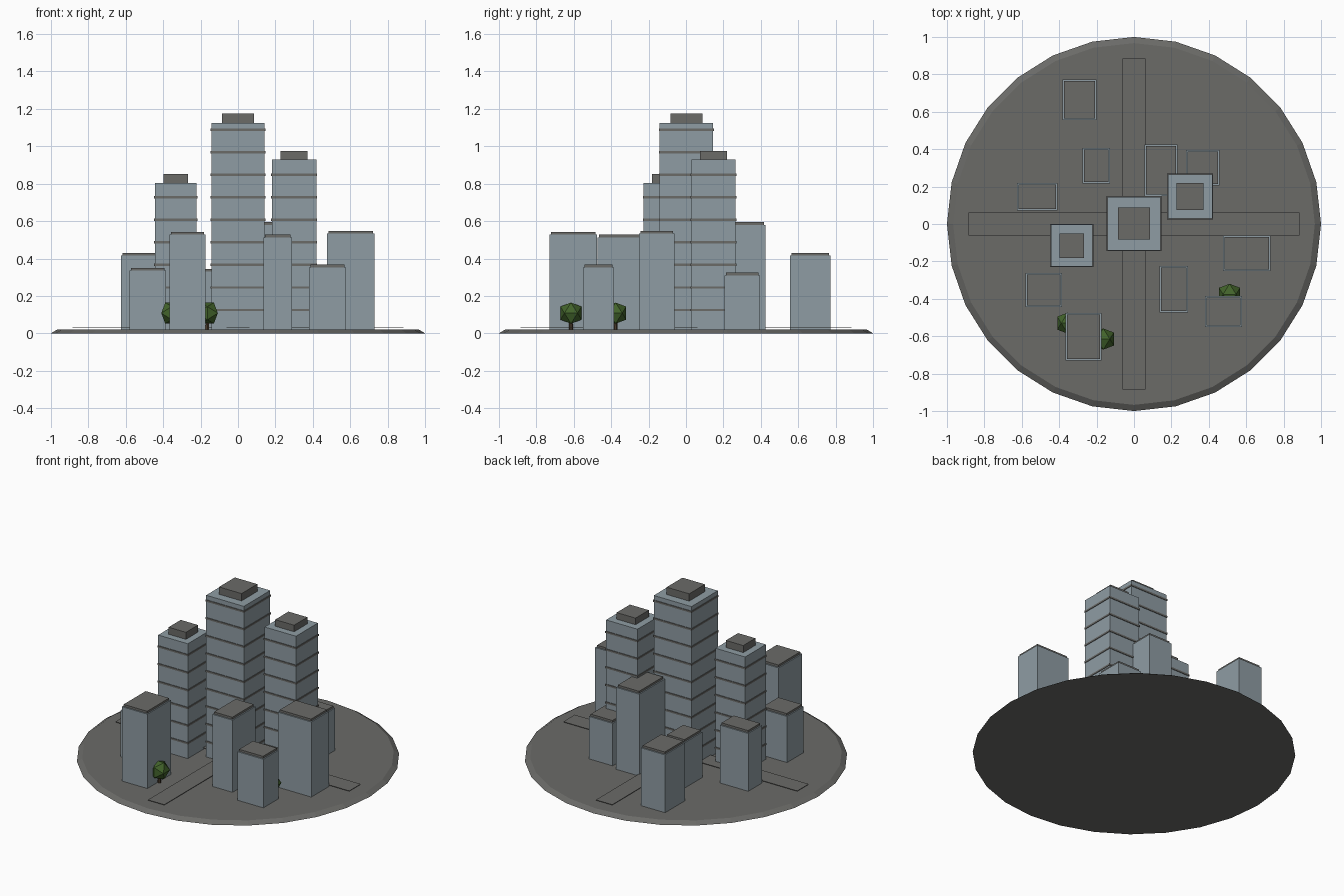
import bpy, bmesh
from mathutils import Vector

if "Cube" in bpy.data.objects:
    bpy.data.objects.remove(bpy.data.objects["Cube"], do_unlink=True)


def material(name, rgb):
    m = bpy.data.materials.new(name)
    m.use_nodes = True
    m.diffuse_color = (*rgb, 1)
    m.node_tree.nodes["Principled BSDF"].inputs["Base Color"].default_value = (*rgb, 1)
    return m


CONCRETE = material("grey concrete", (0.145, 0.145, 0.137))
FACADE = material("blue grey facade", (0.275, 0.335, 0.37))
LEAF = material("leaf green", (0.055, 0.125, 0.024))
BARK = material("bark brown", (0.07, 0.045, 0.025))


def finish(name, bm, mat):
    bmesh.ops.recalc_face_normals(bm, faces=bm.faces)
    mesh = bpy.data.meshes.new(name)
    bm.to_mesh(mesh)
    bm.free()
    mesh.materials.append(mat)
    obj = bpy.data.objects.new(name, mesh)
    bpy.context.collection.objects.link(obj)
    return obj


def add_box(bm, x, y, sx, sy, z0, z1):
    verts = bmesh.ops.create_cube(bm, size=1)["verts"]
    bmesh.ops.scale(bm, vec=(sx, sy, z1 - z0), verts=verts)
    bmesh.ops.translate(bm, vec=(x, y, (z0 + z1) / 2), verts=verts)


def box(name, mat, *dims):
    bm = bmesh.new()
    add_box(bm, *dims)
    return finish(name, bm, mat)


def cone(name, mat, sides, r0, r1, x, y, z0, z1):
    bm = bmesh.new()
    verts = bmesh.ops.create_cone(bm, cap_ends=True, segments=sides, radius1=r0,
                                  radius2=r1, depth=z1 - z0)["verts"]
    bmesh.ops.translate(bm, vec=(x, y, (z0 + z1) / 2), verts=verts)
    return finish(name, bm, mat)


GROUND = 0.02
CAP = 0.015

# Ground disc with a sloping rim
cone("ground", CONCRETE, 28, 1, 0.967, 0, 0, 0, GROUND)

# Crossing roads, raised just above the ground
box("road_across", CONCRETE, 0, 0, 1.77, 0.124, 0.029, 0.032)
box("road_along", CONCRETE, 0, 0, 0.124, 1.77, 0.029, 0.032)


# Towers with floor bands and a roof block
def tower(name, x, y, size, top, roof, roof_top):
    box(name, FACADE, x, y, size, size, GROUND, top)
    box(name + "_roof", CONCRETE, x, y, roof, roof, top, roof_top)
    bm = bmesh.new()
    z = 0.125
    while z < top - 0.03:
        add_box(bm, x, y, size + 0.008, size + 0.008, z - 0.006, z + 0.006)
        z += 0.1205
    finish(name + "_bands", bm, CONCRETE)


tower("central_tower", 0, 0.002, 0.285, 1.125, 0.17, 1.175)
tower("left_tower", 0.3, 0.147, 0.237, 0.93, 0.143, 0.975)
tower("right_tower", -0.333, -0.115, 0.224, 0.805, 0.131, 0.853)

# Low blocks: x range, y range, height
blocks = [
    (-0.383, -0.2, 0.557, 0.773, 0.43),
    (-0.275, -0.128, 0.217, 0.405, 0.345),
    (0.055, 0.232, 0.15, 0.425, 0.595),
    (0.277, 0.457, 0.207, 0.396, 0.325),
    (-0.625, -0.41, 0.073, 0.22, 0.43),
    (-0.58, -0.385, -0.443, -0.263, 0.35),
    (-0.367, -0.174, -0.73, -0.477, 0.543),
    (0.137, 0.29, -0.473, -0.225, 0.528),
    (0.38, 0.577, -0.55, -0.385, 0.367),
    (0.477, 0.73, -0.25, -0.062, 0.548),
]
for i, (x0, x1, y0, y1, top) in enumerate(blocks, 1):
    x, y, sx, sy = (x0 + x1) / 2, (y0 + y1) / 2, x1 - x0, y1 - y0
    box(f"block_{i}", FACADE, x, y, sx, sy, GROUND, top - CAP)
    box(f"block_roof_{i}", CONCRETE, x, y, sx - 0.016, sy - 0.016, top - CAP, top)


# Trees: a twenty-sided crown on a short trunk
def tree(i, x, y):
    centre, unit, phi = Vector((x, y, 0.108)), 0.0348, 1.618
    bm = bmesh.new()
    for a in (-unit, unit):
        for b in (-unit * phi, unit * phi):
            for corner in ((0, b, a), (a, 0, b), (b, a, 0)):
                bm.verts.new(centre + Vector(corner))
    bmesh.ops.convex_hull(bm, input=bm.verts)
    finish(f"tree_crown_{i}", bm, LEAF)
    cone(f"tree_trunk_{i}", BARK, 6, 0.011, 0.008, x, y, GROUND, 0.08)


for i, (x, y) in enumerate([(-0.354, -0.53), (-0.164, -0.615), (0.511, -0.376)], 1):
    tree(i, x, y)
